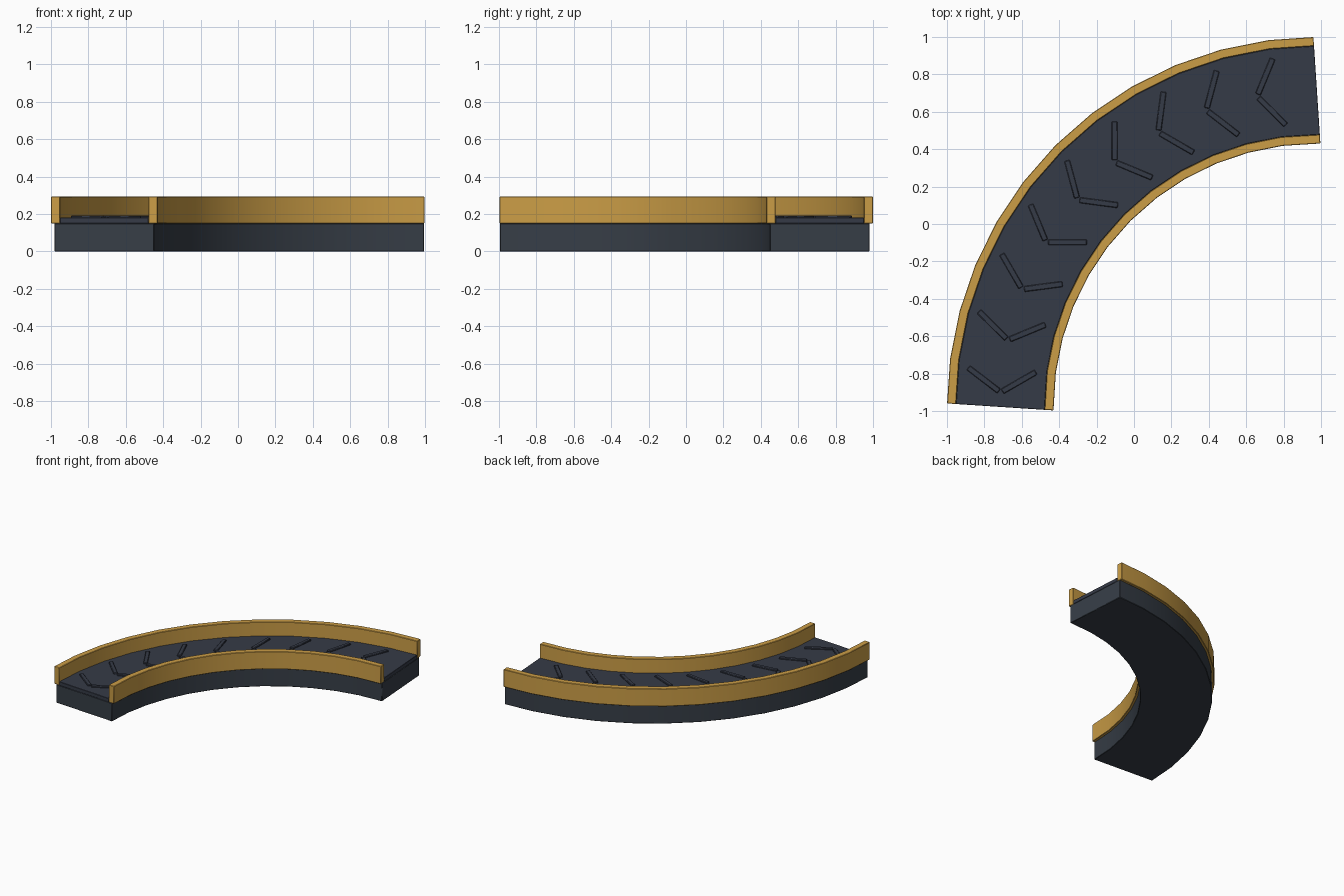
import bpy, bmesh, math
from mathutils import Vector, Matrix

if "Cube" in bpy.data.objects:
    bpy.data.objects.remove(bpy.data.objects["Cube"])

SEGS = 12                       # straight pieces in the quarter turn
STEP = math.radians(90) / SEGS
R = 1.693                       # centreline radius
CENTRE = Vector((0.978, -0.978, 0))


def material(name, rgb):
    m = bpy.data.materials.new(name)
    m.diffuse_color = (*rgb, 1)
    m.use_nodes = True
    m.node_tree.nodes["Principled BSDF"].inputs["Base Color"].default_value = m.diffuse_color
    return m


gold = material("gold rail", (0.60, 0.34, 0.062))
slate = material("slate frame", (0.038, 0.048, 0.063))
dark = material("dark belt", (0.036, 0.043, 0.063))


def radial(a):
    """Outward direction at turn angle a, measured from the +y end."""
    return Vector((-math.sin(a), math.cos(a), 0))


def finish(bm, name, mat, bevel):
    bmesh.ops.recalc_face_normals(bm, faces=bm.faces)
    me = bpy.data.meshes.new(name)
    bm.to_mesh(me)
    bm.free()
    me.materials.append(mat)
    ob = bpy.data.objects.new(name, me)
    bpy.context.collection.objects.link(ob)
    if bevel:
        mod = ob.modifiers.new("soft edges", 'BEVEL')
        mod.width = bevel
        mod.segments = 1
        mod.limit_method = 'ANGLE'
    bpy.ops.object.select_all(action='DESELECT')
    ob.select_set(True)
    bpy.context.view_layer.objects.active = ob
    bpy.ops.object.shade_smooth_by_angle(angle=math.radians(30))
    return ob


def sweep(name, mat, inner, outer, low, high, bevel=0.003):
    """Sweep a rectangle, given by offsets from the centreline, round the turn."""
    bm = bmesh.new()
    rings = []
    for i in range(SEGS + 1):
        a = i * STEP
        # the end cuts are square to the first and last pieces
        na = min(max(a, STEP / 2), math.pi / 2 - STEP / 2)
        p, n = CENTRE + radial(a) * R, radial(na)
        rings.append([bm.verts.new(p + n * o + Vector((0, 0, z)))
                      for o, z in ((inner, low), (outer, low), (outer, high), (inner, high))])
    for r0, r1 in zip(rings, rings[1:]):
        for k in range(4):
            bm.faces.new((r0[k], r0[(k + 1) % 4], r1[(k + 1) % 4], r1[k]))
    bm.faces.new(rings[0])
    bm.faces.new(rings[-1])
    return finish(bm, name, mat, bevel)


# Curved base, belt and side rails
sweep("base", slate, -0.267, 0.267, 0, 0.15)
sweep("belt", dark, -0.237, 0.237, 0.15, 0.181, 0.002)
sweep("outer_rail", gold, 0.237, 0.285, 0.15, 0.294)
sweep("inner_rail", gold, -0.285, -0.237, 0.15, 0.294)

# Raised chevrons along the belt, each made of two bars
for i in range(9):
    a = math.radians(8.75 + 9.56 * i)
    turn = (math.floor(a / STEP) + 0.5) * STEP      # follows the local straight piece
    out = radial(turn)
    for side, label in ((1, "outer"), (-1, "inner")):
        bm = bmesh.new()
        bmesh.ops.create_cube(bm, size=1)
        place = (Matrix.Translation(CENTRE + radial(a) * R + out * 0.095 * side + Vector((0, 0, 0.184)))
                 @ Matrix.Rotation(turn + side * math.radians(-33.7), 4, 'Z')
                 @ Matrix.Diagonal((0.031, 0.207, 0.016, 1)))
        bmesh.ops.transform(bm, matrix=place, verts=bm.verts)
        finish(bm, f"chevron_{i + 1}_{label}_bar", dark, 0.004)
